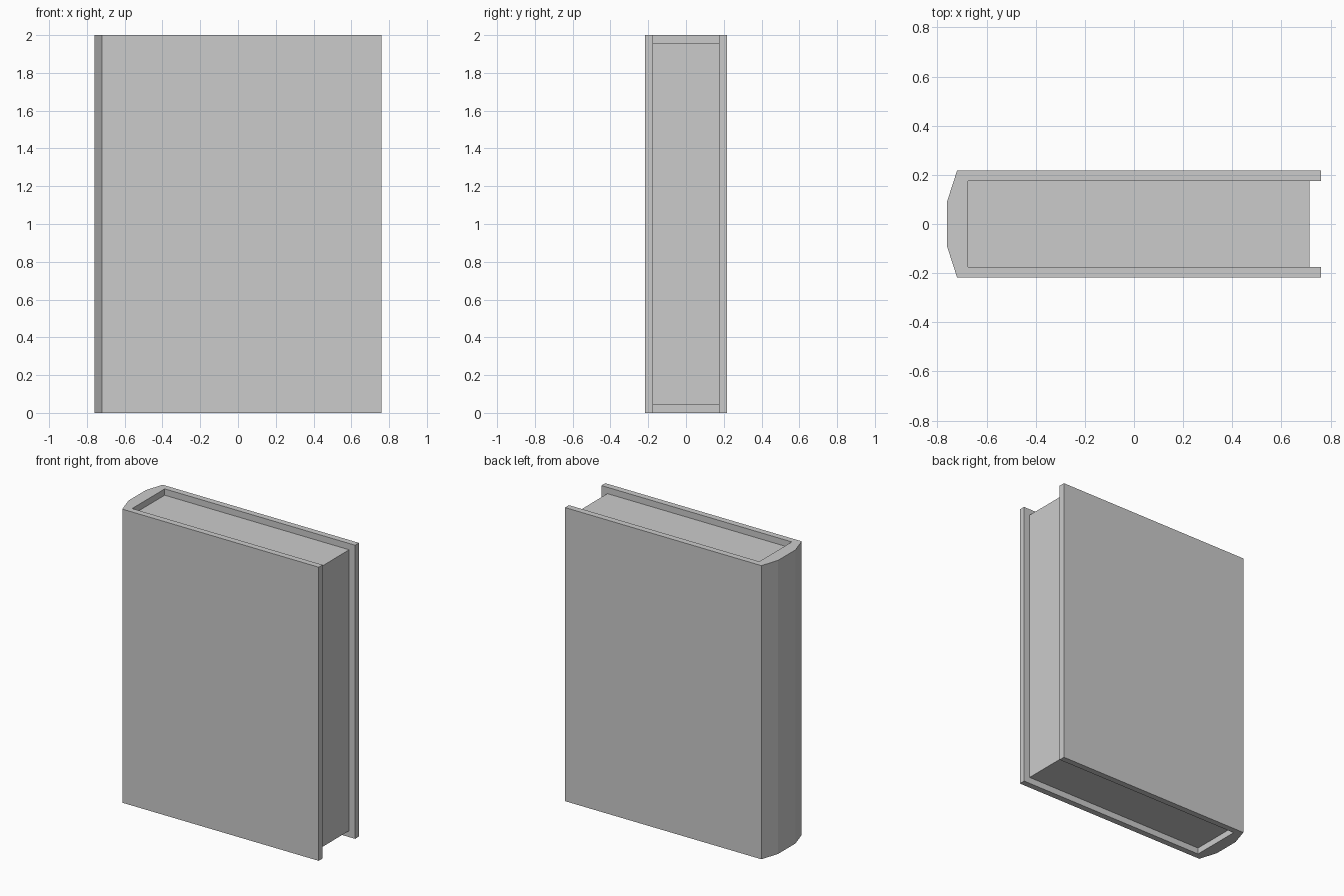
import bpy

if "Cube" in bpy.data.objects:
    bpy.data.objects.remove(bpy.data.objects["Cube"])


def extrude_profile(name, points, z0, z1):
    """Closed prism from a counter-clockwise XY outline."""
    n = len(points)
    verts = [(x, y, z) for z in (z0, z1) for x, y in points]
    faces = [tuple(reversed(range(n))), tuple(range(n, 2 * n))]
    faces += [(i, (i + 1) % n, (i + 1) % n + n, i + n) for i in range(n)]
    mesh = bpy.data.meshes.new(name)
    mesh.from_pydata(verts, [], faces)
    obj = bpy.data.objects.new(name, mesh)
    bpy.context.collection.objects.link(obj)
    return obj


OUT, INN = 0.217, 0.175      # outer and inner half thickness
FRONT, HINGE = 0.76, -0.72   # cover edge and spine bend
PAGE_BACK, PAGE_FRONT = -0.675, 0.715

# Cover: two boards joined by a faceted spine, mirrored across y = 0
half = [(PAGE_BACK, INN), (FRONT, INN), (FRONT, OUT), (HINGE, OUT), (-0.76, 0.093)]
cover = half + [(x, -y) for x, y in reversed(half)]
extrude_profile("cover", cover, 0.0, 2.0)

# Page block, slightly recessed at the open edges
pages = [(PAGE_BACK, -INN), (PAGE_FRONT, -INN), (PAGE_FRONT, INN), (PAGE_BACK, INN)]
extrude_profile("pages", pages, 0.043, 1.957)
